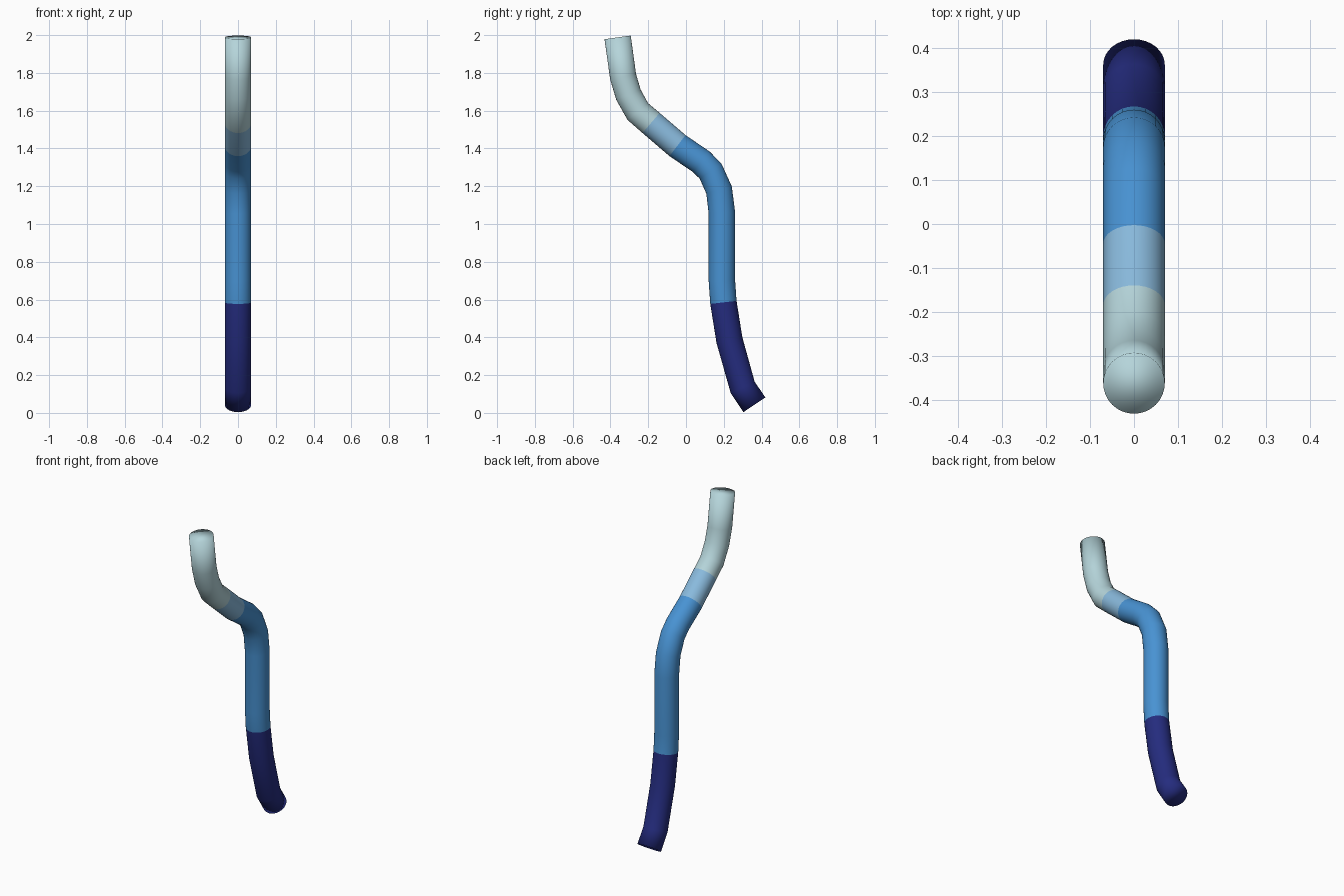
import bpy, bmesh, math
from mathutils import Vector

if "Cube" in bpy.data.objects:
    bpy.data.objects.remove(bpy.data.objects["Cube"])

RADIUS, SIDES = 0.07, 32

def material(name, rgb):
    m = bpy.data.materials.new(name)
    m.diffuse_color = (*rgb, 1)
    m.use_nodes = True
    m.node_tree.nodes["Principled BSDF"].inputs["Base Color"].default_value = m.diffuse_color
    return m

mats = [material("navy", (0.018, 0.025, 0.21)),
        material("mid blue", (0.065, 0.29, 0.65)),
        material("light blue", (0.25, 0.49, 0.72)),
        material("pale blue", (0.46, 0.66, 0.70))]

# Centre line (y, z, colour index of the section that follows)
path = [(.362, .043, 0), (.30, .135, 0), (.23, .385, 0), (.198, .585, 1),
        (.19, .70, 1), (.19, 1.06, 1), (.175, 1.18, 1), (.13, 1.28, 1),
        (.08, 1.33, 1), (-.045, 1.415, 2), (-.185, 1.535, 3),
        (-.255, 1.595, 3), (-.305, 1.685, 3), (-.333, 1.78, 3), (-.362, 1.988, 3)]
pts = [Vector((0, y, z)) for y, z, _ in path]

# Bent tube: one ring of vertices per path point, mitred at each bend
bm = bmesh.new()
rings = []
for i, p in enumerate(pts):
    before = (p - pts[i - 1]).normalized() if i else None
    after = (pts[i + 1] - p).normalized() if i < len(pts) - 1 else None
    t = ((before or after) + (after or before)).normalized()
    across = Vector((0, t.z, -t.y))
    rings.append([bm.verts.new(p + RADIUS * (math.cos(a) * Vector((1, 0, 0)) + math.sin(a) * across))
                  for a in (2 * math.pi * k / SIDES for k in range(SIDES))])

for i in range(len(rings) - 1):
    lo, hi = rings[i], rings[i + 1]
    for k in range(SIDES):
        n = (k + 1) % SIDES
        bm.faces.new((lo[k], lo[n], hi[n], hi[k])).material_index = path[i][2]

# End caps
bm.faces.new(rings[0][::-1]).material_index = 0
bm.faces.new(rings[-1]).material_index = 3
bmesh.ops.recalc_face_normals(bm, faces=bm.faces)
for f in bm.faces:
    f.smooth = True

mesh = bpy.data.meshes.new("bent_tube")
bm.to_mesh(mesh)
bm.free()
for m in mats:
    mesh.materials.append(m)
tube = bpy.data.objects.new("bent_tube", mesh)
bpy.context.collection.objects.link(tube)
